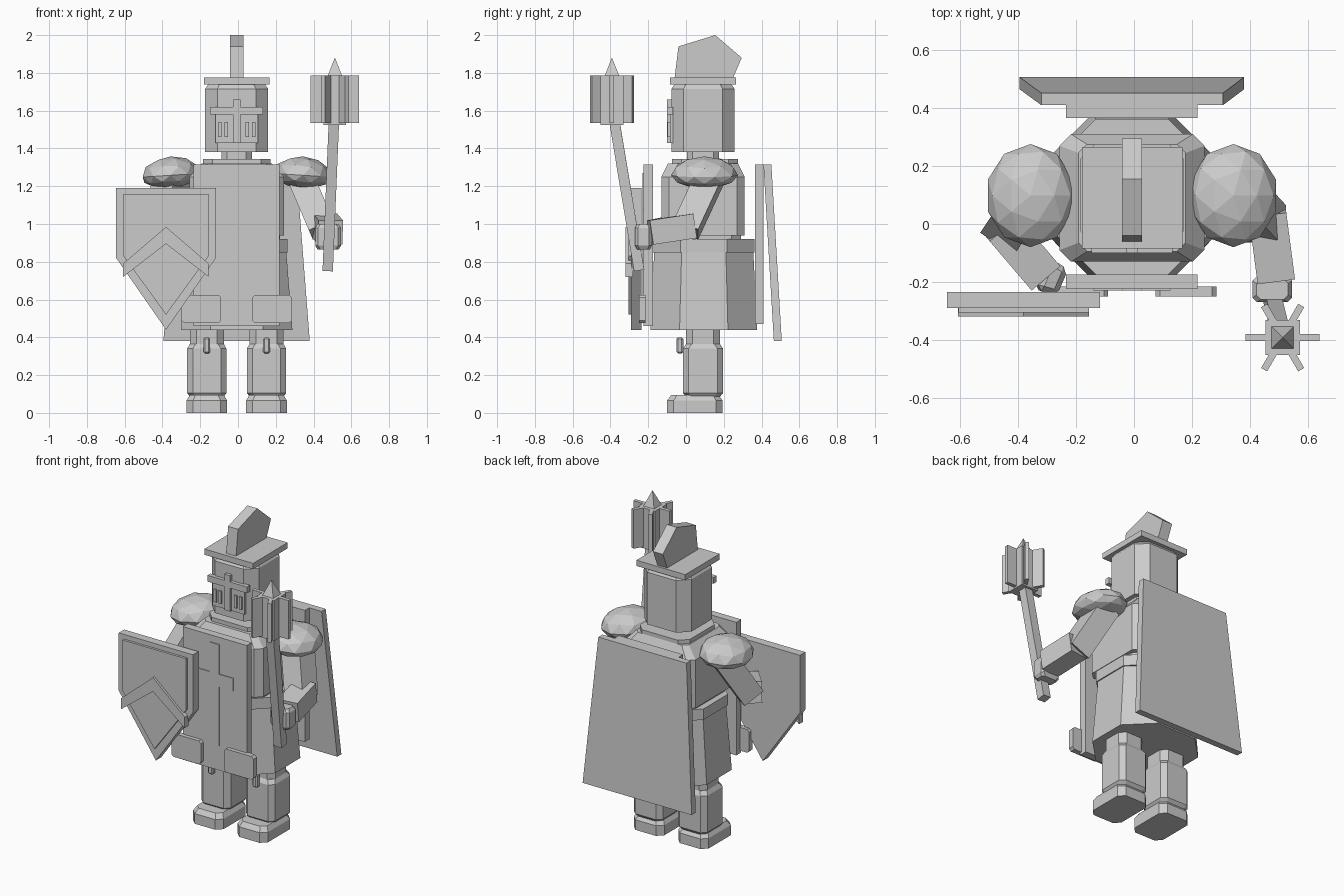
import bpy
import bmesh
from mathutils import Vector

if "Cube" in bpy.data.objects:
    bpy.data.objects.remove(bpy.data.objects["Cube"], do_unlink=True)

grey = bpy.data.materials.new("plain grey")
grey.use_nodes = True
grey.diffuse_color = (0.6, 0.6, 0.6, 1)
grey.node_tree.nodes["Principled BSDF"].inputs["Base Color"].default_value = (0.6, 0.6, 0.6, 1)

CX, CY = -0.007, 0.09  # body axis


def finish(name, bm):
    bmesh.ops.recalc_face_normals(bm, faces=bm.faces[:])
    mesh = bpy.data.meshes.new(name)
    bm.to_mesh(mesh)
    bm.free()
    mesh.materials.append(grey)
    obj = bpy.data.objects.new(name, mesh)
    bpy.context.collection.objects.link(obj)
    return obj


def loft(name, loops):
    """Skin a stack of equal-length point loops and cap both ends."""
    bm = bmesh.new()
    rings = [[bm.verts.new(p) for p in loop] for loop in loops]
    for a, b in zip(rings, rings[1:]):
        for i in range(len(a)):
            j = (i + 1) % len(a)
            bm.faces.new((a[i], a[j], b[j], b[i]))
    bm.faces.new(rings[0])
    bm.faces.new(rings[-1])
    return finish(name, bm)


def octagon(x0, x1, y0, y1, c, z):
    return [(x0 + c, y0, z), (x1 - c, y0, z), (x1, y0 + c, z), (x1, y1 - c, z),
            (x1 - c, y1, z), (x0 + c, y1, z), (x0, y1 - c, z), (x0, y0 + c, z)]


def column(name, cx, cy, rings):
    """Chamfered column; rings are (z, half width, half depth, chamfer)."""
    return loft(name, [octagon(cx - w, cx + w, cy - d, cy + d, c, z) for z, w, d, c in rings])


def box(name, x0, x1, y0, y1, z0, z1):
    base = [(x0, y0), (x1, y0), (x1, y1), (x0, y1)]
    return loft(name, [[(x, y, z) for x, y in base] for z in (z0, z1)])


def front_plate(name, outline, y0, y1):
    return loft(name, [[(x, y, z) for x, z in outline] for y in (y0, y1)])


def beam(name, start, end, w0, w1, bevel=0.0):
    """Square bar between two points."""
    start, end = Vector(start), Vector(end)
    axis = end - start
    side = axis.cross(Vector((0, 0, 1)) if abs(axis.z) < abs(axis.y) * 2 else Vector((0, 1, 0))).normalized()
    up = side.cross(axis).normalized()
    corners = ((-1, -1), (1, -1), (1, 1), (-1, 1))
    obj = loft(name, [[p + side * a * w / 2 + up * b * w / 2 for a, b in corners]
                      for p, w in ((start, w0), (end, w1))])
    if bevel:
        mod = obj.modifiers.new("edge chamfer", 'BEVEL')
        mod.width, mod.segments = bevel, 1
    return obj


# Helmet, brim, crest and visor
column("helmet", CX, CY, [(1.38, 0.167, 0.168, 0.065), (1.715, 0.167, 0.168, 0.065),
                          (1.74, 0.15, 0.15, 0.06)])
box("helmet_brim", -0.18, 0.167, -0.085, 0.265, 1.738, 1.775)
crest = [(-0.06, 1.775), (-0.04, 1.94), (0.155, 2.0), (0.295, 1.88), (0.25, 1.775)]
loft("helmet_crest", [[(x, y, z) for y, z in crest] for x in (-0.042, 0.028)])
box("visor_upright", -0.027, 0.013, -0.1, -0.07, 1.43, 1.66)
box("visor_crossbar", -0.147, 0.133, -0.1, -0.07, 1.58, 1.62)
box("visor_plate", -0.12, 0.106, -0.086, -0.07, 1.43, 1.58)
for side in (-1, 1):
    for i, gap in enumerate((0.055, 0.09)):
        x = CX + side * gap
        box(f"visor_bar_{side}_{i}", x - 0.009, x + 0.009, -0.097, -0.08, 1.46, 1.54)

# Neck, chest, waist, belt and skirt
column("neck", CX, CY, [(1.3, 0.08, 0.085, 0.03), (1.39, 0.08, 0.085, 0.03)])
column("collar", CX, CY + 0.01, [(1.3, 0.178, 0.175, 0.05), (1.345, 0.178, 0.175, 0.05)])
column("chest", CX, CY, [(0.94, 0.25, 0.22, 0.04), (1.25, 0.25, 0.22, 0.04),
                         (1.32, 0.185, 0.185, 0.03)])
column("waist", CX, CY, [(0.88, 0.23, 0.2, 0.05), (0.96, 0.23, 0.2, 0.05)])
column("belt", CX, CY + 0.004, [(0.85, 0.27, 0.268, 0.145), (0.92, 0.27, 0.268, 0.145)])
column("skirt", CX, CY + 0.004, [(0.44, 0.295, 0.283, 0.155), (0.86, 0.262, 0.262, 0.145)])

# Hanging cloths with a thin cross on the front
box("front_cloth", -0.235, 0.22, -0.225, -0.175, 0.46, 1.315)
box("back_cloth", -0.235, 0.22, 0.365, 0.41, 0.47, 1.315)
box("cross_upright", -0.04, 0.027, -0.23, -0.224, 0.62, 1.27)
box("cross_arm", -0.14, 0.126, -0.23, -0.224, 1.0, 1.08)

# Cape
loft("cape", [[(-0.395, y, 0.38), (0.38, y, 0.38), (0.307, y - 0.055, 1.315), (-0.32, y - 0.055, 1.315)]
              for y in (0.465, 0.507)])

# Legs, feet, knee guards and hip plates, mirrored
for side, label in ((-1, "right"), (1, "left")):
    x = CX + side * 0.158
    column(f"{label}_thigh", x, CY, [(0.34, 0.09, 0.09, 0.035), (0.6, 0.09, 0.09, 0.035)])
    column(f"{label}_shin", x, CY, [(0.08, 0.085, 0.085, 0.03), (0.105, 0.104, 0.106, 0.03),
                                    (0.34, 0.104, 0.106, 0.03), (0.365, 0.09, 0.09, 0.03)])
    column(f"{label}_foot", x, 0.047, [(0, 0.108, 0.147, 0.035), (0.065, 0.108, 0.147, 0.035),
                                       (0.095, 0.09, 0.125, 0.03)])
    knee = beam(f"{label}_knee_guard", (x, -0.032, 0.315), (x, -0.032, 0.4), 0.035, 0.035, 0.008)
    h = CX + side * 0.187
    front_plate(f"{label}_hip_plate", [(h - 0.105, 0.49), (h - 0.09, 0.475), (h + 0.09, 0.475),
                                       (h + 0.105, 0.49), (h + 0.105, 0.61), (h + 0.09, 0.625),
                                       (h - 0.09, 0.625), (h - 0.105, 0.61)], -0.25, -0.215)

# Faceted shoulder pads
for side, label in ((-1, "right"), (1, "left")):
    bm = bmesh.new()
    bmesh.ops.create_icosphere(bm, subdivisions=2, radius=1)
    for v in bm.verts:
        lift = 0.1 if v.co.z > 0 else 0.07
        v.co = Vector((CX + side * 0.35 + v.co.x * 0.155, 0.098 + v.co.y * 0.178,
                       1.258 + v.co.z * lift - side * v.co.x * 0.01))
    finish(f"{label}_shoulder_pad", bm)

# Mace arm
beam("left_upper_arm", (0.33, 0.13, 1.25), (0.45, 0.0, 0.97), 0.14, 0.14)
beam("left_forearm", (0.46, 0.04, 0.99), (0.49, -0.19, 0.955), 0.13, 0.13)
column("left_fist", 0.477, -0.225, [(0.865, 0.055, 0.035, 0.015), (0.885, 0.068, 0.045, 0.015),
                                    (0.98, 0.068, 0.045, 0.015), (1.0, 0.055, 0.035, 0.015)])

# Shield arm
beam("right_upper_arm", (-0.34, 0.13, 1.25), (-0.44, -0.02, 0.97), 0.14, 0.14)
beam("right_forearm", (-0.455, -0.01, 0.985), (-0.31, -0.18, 0.95), 0.13, 0.13)
beam("right_fist", (-0.32, -0.17, 0.95), (-0.25, -0.2, 0.94), 0.12, 0.1, 0.02)

# Mace: shaft, core, six flanges and point
beam("mace_shaft", (0.475, -0.248, 0.755), (0.508, -0.38, 1.55), 0.055, 0.055)
MX, MY = 0.513, -0.392
box("mace_core", MX - 0.06, MX + 0.06, MY - 0.06, MY + 0.06, 1.525, 1.785)
for i in range(3):
    flange = box(f"mace_flange_{i}", -0.128, 0.128, -0.012, 0.012, 1.535, 1.785)
    flange.location = (MX, MY, 0)
    flange.rotation_euler.z = i * 1.0472
beam("mace_point", (MX, MY, 1.78), (MX, MY, 1.88), 0.08, 0.001)


# Shield: stacked plates and a chevron
def shield_outline(half, top, shoulder, tip):
    mid = -0.381
    return [(mid - half, top), (mid - half, shoulder), (mid, tip), (mid + half, shoulder), (mid + half, top)]


front_plate("shield_base", shield_outline(0.264, 1.19, 0.82, 0.44), -0.29, -0.235)
front_plate("shield_panel", shield_outline(0.225, 1.16, 0.83, 0.52), -0.305, -0.28)
chevron = [(-0.608, 0.79), (-0.381, 0.985), (-0.155, 0.79), (-0.155, 0.72), (-0.381, 0.895), (-0.608, 0.72)]
front_plate("shield_chevron", chevron, -0.32, -0.28)
